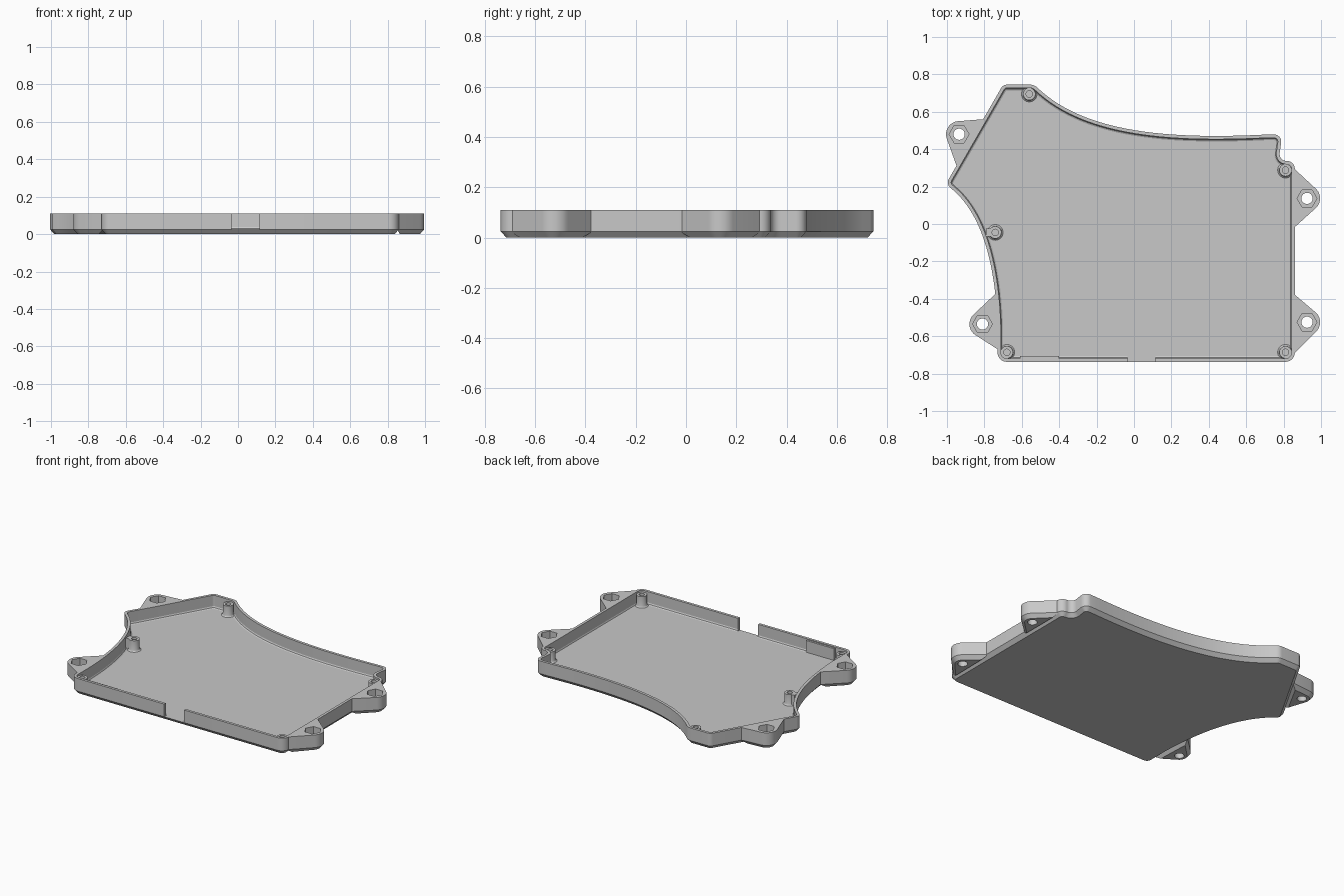
import bpy, bmesh, math
from mathutils import Vector
from mathutils.geometry import interpolate_bezier, convex_hull_2d

if "Cube" in bpy.data.objects:
    bpy.data.objects.remove(bpy.data.objects["Cube"], do_unlink=True)

RIM, FLOOR, WALL, CHAMFER = 0.11, 0.025, 0.018, 0.022

grey = bpy.data.materials.new("plain grey")
grey.use_nodes = True
grey.diffuse_color = (0.58, 0.58, 0.58, 1)
grey.node_tree.nodes["Principled BSDF"].inputs["Base Color"].default_value = (0.58, 0.58, 0.58, 1)


def circle(center, r, n):
    return [Vector((center[0] + r * math.cos(math.tau * i / n),
                    center[1] + r * math.sin(math.tau * i / n))) for i in range(n)]


def round_corners(corners, steps=8):
    """Replace each (point, radius) corner by an arc."""
    out = []
    for i, (p, r) in enumerate(corners):
        if r == 0:
            out.append(p)
            continue
        a = corners[i - 1][0] - p
        b = corners[(i + 1) % len(corners)][0] - p
        turn = math.pi - a.angle(b)
        d = min(r * math.tan(turn / 2), 0.49 * a.length, 0.49 * b.length)
        r = d / math.tan(turn / 2)
        u, v = a.normalized(), b.normalized()
        center = p + (u + v).normalized() * math.hypot(r, d)
        start = (p + u * d - center).normalized()
        end = (p + v * d - center).normalized()
        for k in range(steps + 1):
            out.append(center + start.slerp(end, k / steps) * r)
    return [p for i, p in enumerate(out) if (p - out[i - 1]).length > 1e-4]


def inset(poly, dist):
    """Move a counter-clockwise polygon inward."""
    out = []
    for i, p in enumerate(poly):
        e1 = (p - poly[i - 1]).normalized()
        e2 = (poly[(i + 1) % len(poly)] - p).normalized()
        n1, n2 = Vector((-e1.y, e1.x)), Vector((-e2.y, e2.x))
        out.append(p + (n1 + n2) * dist / max(1 + n1.dot(n2), 0.4))
    return out


def stack(name, rings):
    """Skin a solid through (polygon, z) rings and cap both ends."""
    bm = bmesh.new()
    loops = [[bm.verts.new((p.x, p.y, z)) for p in poly] for poly, z in rings]
    n = len(loops[0])
    for low, high in zip(loops, loops[1:]):
        for i in range(n):
            j = (i + 1) % n
            bm.faces.new((low[i], low[j], high[j], high[i]))
    bm.faces.new(loops[0][::-1])
    bm.faces.new(loops[-1])
    bmesh.ops.recalc_face_normals(bm, faces=bm.faces)
    mesh = bpy.data.meshes.new(name)
    bm.to_mesh(mesh)
    bm.free()
    mesh.materials.append(grey)
    ob = bpy.data.objects.new(name, mesh)
    bpy.context.collection.objects.link(ob)
    return ob


def box(name, x0, x1, y0, y1, z0, z1):
    poly = [Vector(c) for c in ((x0, y0), (x1, y0), (x1, y1), (x0, y1))]
    return stack(name, [(poly, z0), (poly, z1)])


def activate(ob):
    bpy.ops.object.select_all(action='DESELECT')
    ob.select_set(True)
    bpy.context.view_layer.objects.active = ob


def cut(ob, cutter):
    cutter.hide_render = True
    mod = ob.modifiers.new("cut", 'BOOLEAN')
    mod.operation, mod.solver, mod.object = 'DIFFERENCE', 'EXACT', cutter
    activate(ob)
    bpy.ops.object.modifier_apply(modifier=mod.name)
    bpy.data.objects.remove(cutter, do_unlink=True)


def curve(*controls):
    pts = interpolate_bezier(*[Vector(c) for c in controls], 28)
    return [(Vector((p[0], p[1])), 0) for p in pts]


def corner(x, y, r):
    return (Vector((x, y)), r)


# Tray outline, counter-clockwise, with the two swept concave sides
outline = round_corners(
    [corner(-0.73, -0.737, 0.05), corner(0.86, -0.737, 0.05),
     corner(0.86, 0.337, 0.045), corner(0.773, 0.337, 0.045), corner(0.793, 0.48, 0.045)]
    + curve((0.7, 0.478), (0.15, 0.45), (-0.25, 0.50), (-0.49, 0.705))
    + [corner(-0.535, 0.745, 0.05), corner(-0.70, 0.745, 0.035), corner(-1.005, 0.215, 0.035)]
    + curve((-0.96, 0.175), (-0.82, 0.05), (-0.74, -0.2), (-0.73, -0.55)))

# Tray: chamfered underside, wall, rim, filleted floor
inner = inset(outline, WALL)
tray = stack("tray", [
    (inset(outline, CHAMFER), 0), (outline, FLOOR), (outline, RIM), (inner, RIM),
    (inner, FLOOR + 0.012), (inset(outline, WALL + 0.004), FLOOR + 0.004),
    (inset(outline, WALL + 0.012), FLOOR)])
cut(tray, box("notch_cutter", -0.035, 0.115, -0.8, -0.70, FLOOR, 0.2))
parts = [tray]

# Mounting lugs: hole centre, then the two ends on the wall
lugs = {
    "lug_back_right": ((-0.935, 0.48), (-0.796, 0.561), (-0.945, 0.30)),
    "lug_front_right": ((-0.81, -0.535), (-0.737, -0.37), (-0.721, -0.675)),
    "lug_back_left": ((0.925, 0.137), (0.85, -0.025), (0.85, 0.302)),
    "lug_front_left": ((0.925, -0.525), (0.85, -0.37), (0.85, -0.70)),
}
for name, (hole, a, b) in lugs.items():
    pts = circle(hole, 0.07, 40) + [Vector(a), Vector(b)]
    hull = [pts[i] for i in convex_hull_2d(pts)]
    area = sum(p.cross(hull[(i + 1) % len(hull)]) for i, p in enumerate(hull))
    if area < 0:
        hull.reverse()
    lug = stack(name, [(inset(hull, CHAMFER), 0), (hull, FLOOR), (hull, RIM)])
    bore, nut = circle(hole, 0.03, 32), circle(hole, 0.053, 6)
    cut(lug, stack("bore_cutter", [(bore, -0.05), (bore, 0.2)]))
    cut(lug, stack("nut_cutter", [(nut, 0.055), (nut, 0.2)]))
    parts.append(lug)

# Screw posts with a flared foot and a blind hole
posts = {
    "post_back_right": (-0.56, 0.695), "post_back_left": (0.81, 0.288),
    "post_side_right": (-0.742, -0.045), "post_front_right": (-0.68, -0.686),
    "post_front_left": (0.81, -0.686),
}
for name, c in posts.items():
    profile = [(0.042, 0.022), (0.042, FLOOR), (0.036, 0.03), (0.033, 0.038),
               (0.033, 0.098), (0.017, 0.098), (0.017, 0.04)]
    parts.append(stack(name, [(circle(c, r, 32), z) for r, z in profile]))

# Web tying the side post to the wall, and the thickened stretch of front wall
parts.append(box("post_web", -0.79, -0.765, -0.068, -0.025, 0.022, 0.098))
parts.append(box("front_wall_pad", -0.61, -0.4, -0.724, -0.706, 0.022, 0.104))

for ob in parts:
    activate(ob)
    bpy.ops.object.shade_smooth_by_angle(angle=math.radians(25))
